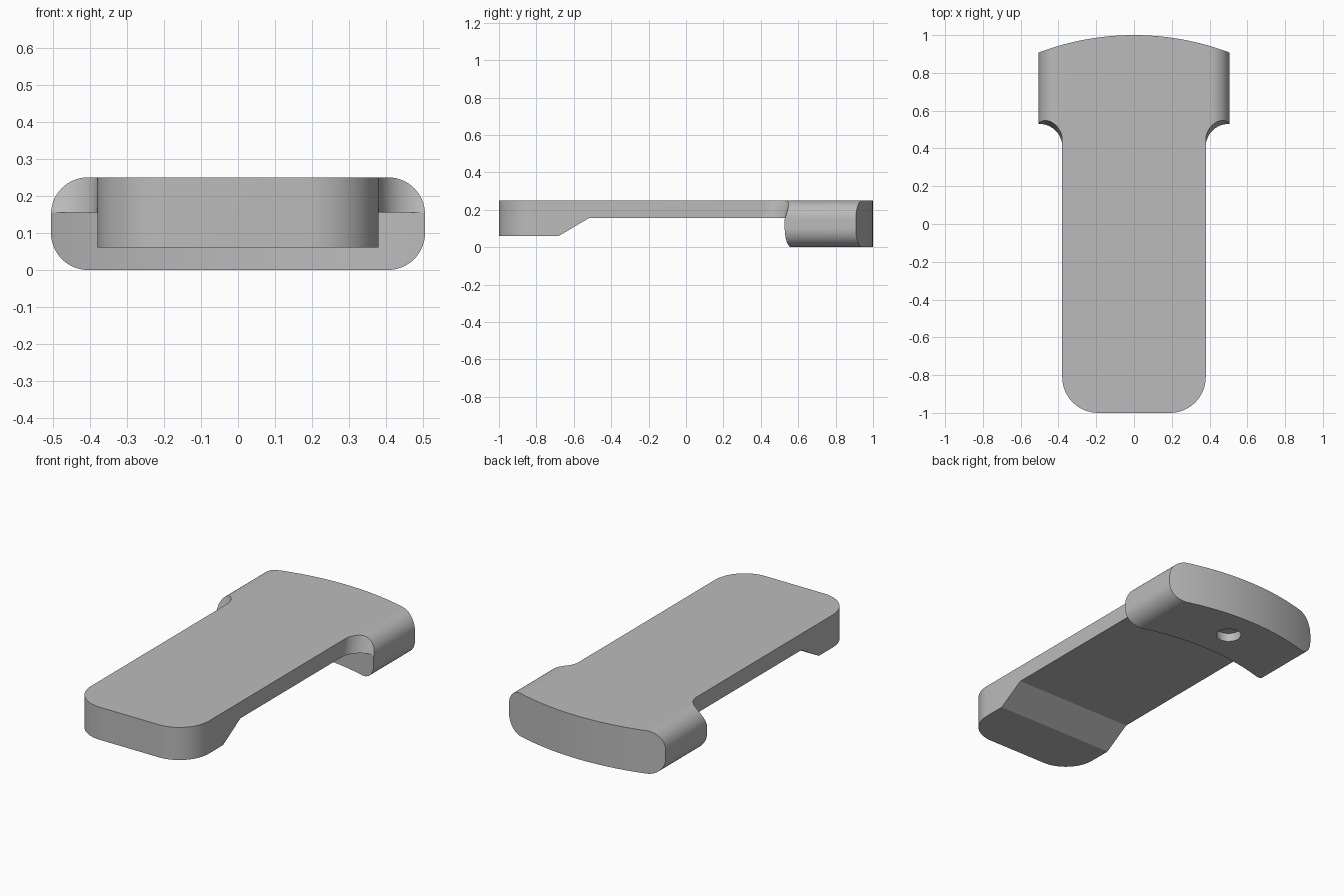
import bpy, bmesh, math
from mathutils import Vector

cube = bpy.data.objects.get("Cube")
if cube:
    bpy.data.objects.remove(cube, do_unlink=True)

gray = bpy.data.materials.new("plain_gray")
gray.use_nodes = True
color = (0.5, 0.5, 0.5, 1)
gray.diffuse_color = color
gray.node_tree.nodes["Principled BSDF"].inputs["Base Color"].default_value = color


def add_object(name, bm):
    bmesh.ops.recalc_face_normals(bm, faces=bm.faces)
    mesh = bpy.data.meshes.new(name)
    bm.to_mesh(mesh)
    bm.free()
    mesh.materials.append(gray)
    obj = bpy.data.objects.new(name, mesh)
    bpy.context.collection.objects.link(obj)
    return obj


def prism(name, outline, axis, low, high):
    """Extrude a 2D outline along an axis; the outline uses the other two axes in order."""
    bm = bmesh.new()
    verts = []
    for a, b in outline:
        co = [a, b]
        co.insert(axis, low)
        verts.append(bm.verts.new(co))
    face = bm.faces.new(verts)
    new = bmesh.ops.extrude_face_region(bm, geom=[face])["geom"]
    move = Vector((0, 0, 0))
    move[axis] = high - low
    bmesh.ops.translate(bm, vec=move, verts=[v for v in new if isinstance(v, bmesh.types.BMVert)])
    return add_object(name, bm)


def frustum(name, low, high, r_low, r_high):
    """Round cutter whose ends may be offset sideways."""
    bm = bmesh.new()
    bmesh.ops.create_cone(bm, cap_ends=True, segments=64, radius1=r_low, radius2=r_high, depth=2)
    for v in bm.verts:
        end = Vector(low if v.co.z < 0 else high)
        v.co = Vector((v.co.x, v.co.y, 0)) + end
    return add_object(name, bm)


def combine(target, other, operation):
    mod = target.modifiers.new("combine", "BOOLEAN")
    mod.operation, mod.solver, mod.object = operation, "EXACT", other
    bpy.context.view_layer.objects.active = target
    bpy.ops.object.modifier_apply(modifier=mod.name)
    bpy.data.objects.remove(other, do_unlink=True)


def corner(cx, cy, r, start, steps=16):
    angles = [start + math.pi / 2 * i / steps for i in range(steps + 1)]
    return [(cx + r * math.cos(a), cy + r * math.sin(a)) for a in angles]


def bow(y_mid, half=0.6, steps=48, radius=1.43):
    xs = [-half + 2 * half * i / steps for i in range(steps + 1)]
    return [(x, y_mid - radius + math.sqrt(radius ** 2 - x * x)) for x in xs]


# Head: round-edged bar, trimmed by the bowed back edge
HALF, TOP, LEDGE, R = 0.505, 0.25, 0.155, 0.1
section = []
for k, (x, z) in enumerate([(HALF - R, TOP - R), (R - HALF, TOP - R), (R - HALF, R), (HALF - R, R)]):
    section += corner(x, z, R, k * math.pi / 2)
body = prism("key_shaped_body", section, 1, 0.41, 1.1)
combine(body, prism("back_trim", bow(1.0) + [(0.6, 0.2), (-0.6, 0.2)], 2, -0.1, 0.4), "INTERSECT")

# Bowed front wall below the plate
combine(body, prism("under_cut", bow(0.62) + [(0.6, 0.2), (-0.6, 0.2)], 2, -0.1, LEDGE), "DIFFERENCE")

# Flared hollow where the plate meets the head, on both sides
for side in (-1, 1):
    cutter = frustum("neck_hollow", (side * 0.5, 0.407, 0.145), (side * 0.503, 0.439, 0.265), 0.1195, 0.1258)
    combine(body, cutter, "DIFFERENCE")

# Blind hole under the head
combine(body, frustum("hole", (0, 0.81, -0.05), (0, 0.81, 0.05), 0.068, 0.068), "DIFFERENCE")

# Long plate with a thick sloped lip and rounded front corners
side_profile = [(-1, TOP), (-1, 0.06), (-0.68, 0.06), (-0.52, LEDGE), (0.5, LEDGE), (0.5, TOP)]
plate = prism("plate", side_profile, 0, -0.38, 0.38)
W, C = 0.38, 0.19
plan = corner(C - W, C - 1, C, math.pi) + corner(W - C, C - 1, C, 1.5 * math.pi) + [(W, 0.7), (-W, 0.7)]
combine(plate, prism("plate_trim", plan, 2, -0.1, 0.4), "INTERSECT")
combine(body, plate, "UNION")

# Smooth curved walls, keep the edges crisp
bpy.ops.object.select_all(action="DESELECT")
body.select_set(True)
bpy.context.view_layer.objects.active = body
bpy.ops.object.shade_smooth_by_angle(angle=math.radians(25))
